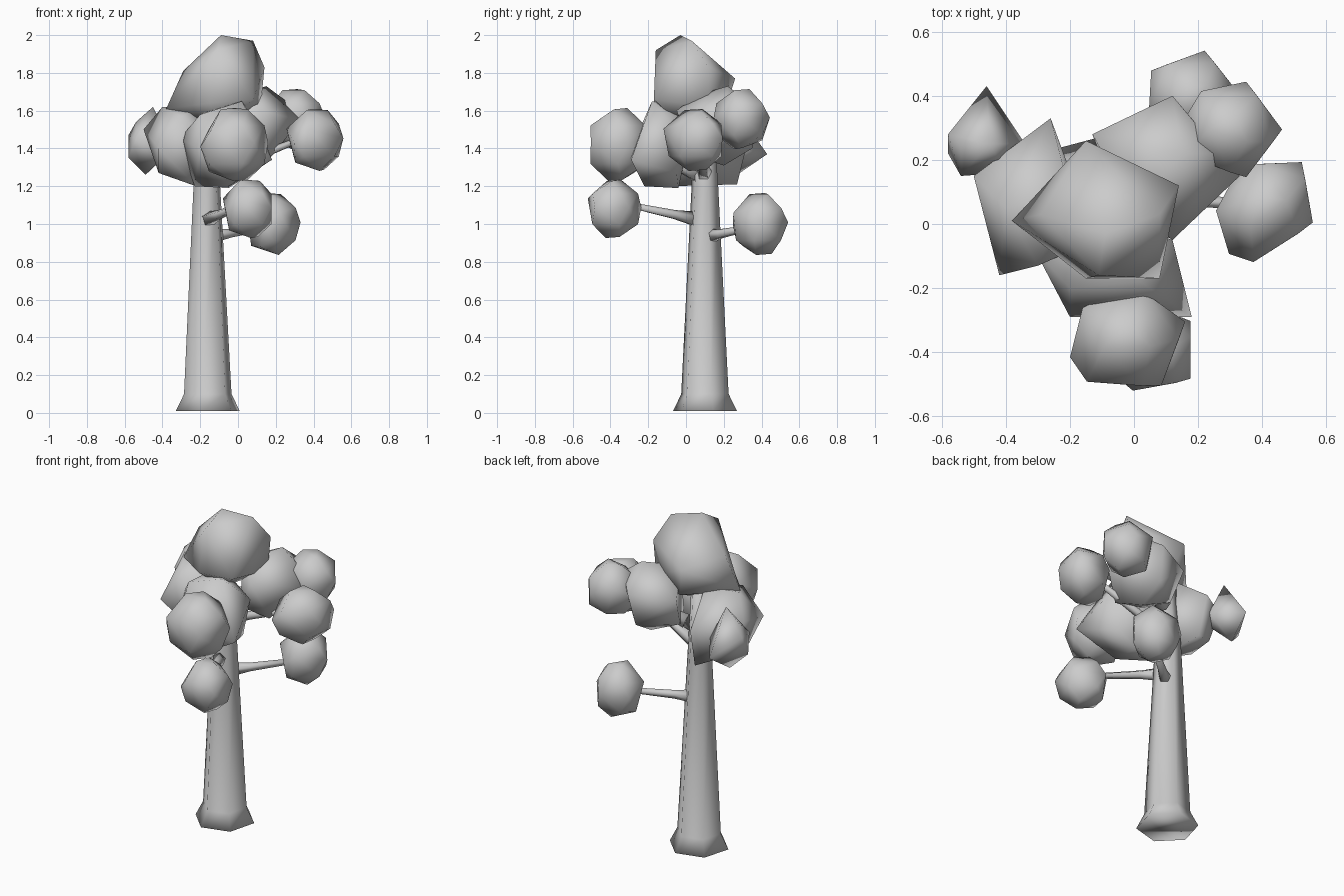
import bpy, bmesh, math
from mathutils import Vector


def finish(bm, name):
    bmesh.ops.recalc_face_normals(bm, faces=bm.faces)
    for f in bm.faces:
        f.smooth = True
    me = bpy.data.meshes.new(name)
    bm.to_mesh(me)
    bm.free()
    ob = bpy.data.objects.new(name, me)
    bpy.context.collection.objects.link(ob)
    return ob


def tube(name, rings, sides, twist=0.26):
    """Loft polygon rings (centre, radius) perpendicular to the path."""
    bm = bmesh.new()
    axis = Vector(rings[-1][0]) - Vector(rings[0][0])
    rot = axis.to_track_quat('Z', 'Y')
    loops = []
    for c, r in rings:
        loops.append([bm.verts.new(Vector(c) + rot @ Vector((
            r * math.cos(twist + i * math.tau / sides),
            r * math.sin(twist + i * math.tau / sides), 0)))
            for i in range(sides)])
    for a, b in zip(loops, loops[1:]):
        for i in range(sides):
            j = (i + 1) % sides
            bm.faces.new((a[i], a[j], b[j], b[i]))
    bm.faces.new(loops[0][::-1])
    bm.faces.new(loops[-1])
    return finish(bm, name)


def hull(name, points):
    """Faceted leaf clump as a convex hull."""
    bm = bmesh.new()
    vs = [bm.verts.new(p) for p in points]
    res = bmesh.ops.convex_hull(bm, input=vs)
    bmesh.ops.delete(bm, geom=list({v for v in res["geom_interior"] + res["geom_unused"]
                                    if isinstance(v, bmesh.types.BMVert)}), context='VERTS')
    return finish(bm, name)


def ball(name, centre, size, turn):
    """Small coarse leaf ball."""
    bm = bmesh.new()
    bmesh.ops.create_icosphere(bm, subdivisions=2, radius=1)
    ob = finish(bm, name)
    ob.location = centre
    ob.scale = size
    ob.rotation_euler = (0, 0, turn)
    mod = ob.modifiers.new("coarse", 'DECIMATE')
    mod.ratio = 0.45
    return ob


# Trunk with flared foot
tube("trunk", [((-0.16, 0.10, 0.01), 0.175), ((-0.16, 0.10, 0.10), 0.13),
               ((-0.165, 0.10, 1.2), 0.073), ((-0.16, 0.09, 1.65), 0.05)], 6)

# Branches: start, end
branches = [
    ((-0.17, 0.07, 1.02), (0.02, -0.30, 1.10)),
    ((-0.16, 0.10, 0.93), (0.15, 0.34, 0.98)),
    ((-0.16, 0.10, 1.30), (-0.44, 0.22, 1.40)),
    ((-0.16, 0.10, 1.25), (0.36, 0.06, 1.46)),
    ((-0.10, 0.14, 1.40), (0.28, 0.27, 1.56)),
    ((-0.16, 0.08, 1.25), (-0.02, -0.30, 1.42)),
]
for n, (a, b) in enumerate(branches):
    va, vb = Vector(a), Vector(b)
    tube(f"branch_{n + 1}", [(va, 0.045), (va.lerp(vb, 0.35), 0.026), (vb, 0.016)], 5)

# Large crown clumps
hull("crown_top", [
    (-0.09, -0.03, 2.0), (0.08, 0.03, 1.97), (-0.15, 0.26, 1.77), (0.14, 0.12, 1.83),
    (-0.29, 0.03, 1.81), (-0.11, -0.16, 1.92), (0.08, -0.17, 1.66), (-0.15, -0.17, 1.64),
    (-0.38, 0.01, 1.61), (-0.1, 0.2, 1.58), (0.12, 0.12, 1.62), (-0.1, 0.0, 1.5)])
hull("crown_back_right", [
    (0.15, 0.22, 1.73), (0.12, 0.40, 1.6), (-0.13, 0.28, 1.58), (0.33, 0.15, 1.55),
    (0.27, 0.22, 1.64), (0.12, -0.05, 1.6), (0.18, 0.05, 1.36), (0.1, 0.35, 1.4),
    (-0.1, 0.2, 1.4), (0.0, 0.02, 1.4), (0.0, 0.05, 1.68), (0.1, 0.2, 1.31)])
hull("crown_left", [
    (-0.26, 0.33, 1.45), (-0.5, 0.15, 1.5), (-0.42, -0.16, 1.4), (-0.40, 0.05, 1.62),
    (-0.2, 0.1, 1.62), (-0.12, -0.05, 1.45), (-0.42, 0.0, 1.27), (-0.22, -0.08, 1.2),
    (-0.25, 0.27, 1.21), (-0.4, 0.18, 1.27), (-0.3, -0.13, 1.57)])
hull("crown_front", [
    (-0.31, -0.08, 1.45), (-0.2, -0.29, 1.4), (0.18, -0.29, 1.34), (0.12, -0.05, 1.5),
    (0.02, -0.18, 1.65), (-0.2, -0.2, 1.58), (-0.05, -0.22, 1.2), (-0.23, -0.1, 1.2),
    (-0.05, -0.04, 1.19), (0.07, -0.05, 1.27), (-0.15, 0.05, 1.6)])
hull("crown_far_left", [
    (-0.46, 0.43, 1.37), (-0.58, 0.28, 1.47), (-0.58, 0.22, 1.35), (-0.49, 0.27, 1.26),
    (-0.4, 0.16, 1.38), (-0.54, 0.15, 1.45), (-0.34, 0.25, 1.4), (-0.45, 0.25, 1.62),
    (-0.54, 0.25, 1.54)])

# Small leaf balls at branch ends
balls = [
    ("leaf_front", (-0.02, -0.36, 1.42), (0.18, 0.17, 0.195), 0.3),
    ("leaf_right", (0.41, 0.05, 1.445), (0.175, 0.145, 0.165), 0.9),
    ("leaf_back_right", (0.30, 0.295, 1.555), (0.155, 0.15, 0.16), 0.0),
    ("leaf_low_back", (0.18, 0.395, 1.0), (0.145, 0.145, 0.165), 1.3),
    ("leaf_low_front", (0.055, -0.385, 1.08), (0.14, 0.15, 0.155), 0.6),
]
for b in balls:
    ball(*b)
